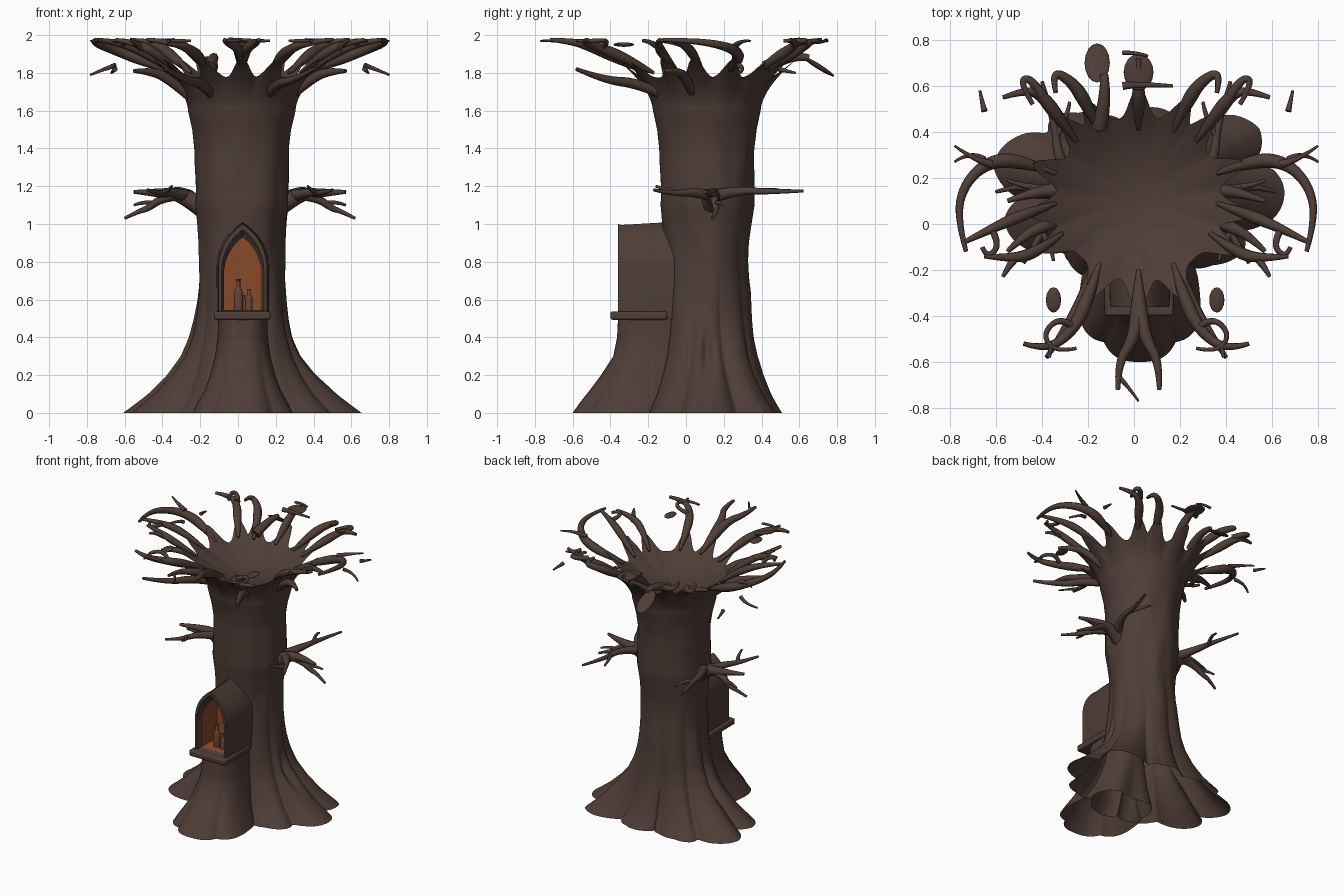
import bpy, bmesh, math
from mathutils import Vector, noise

if "Cube" in bpy.data.objects:
    bpy.data.objects.remove(bpy.data.objects["Cube"])

CX, CY = 0.02, 0.11          # trunk axis


def material(name, rgb):
    m = bpy.data.materials.new(name)
    m.diffuse_color = (*rgb, 1)
    m.use_nodes = True
    m.node_tree.nodes["Principled BSDF"].inputs["Base Color"].default_value = m.diffuse_color
    return m


BARK = material("dark bark", (0.078, 0.047, 0.038))
GLOW = material("warm niche", (0.25, 0.068, 0.023))
CLAY = material("clay bottle", (0.14, 0.055, 0.032))


def finish(ob, angle=50):
    bpy.ops.object.select_all(action='DESELECT')
    ob.select_set(True)
    bpy.context.view_layer.objects.active = ob
    bpy.ops.object.shade_smooth_by_angle(angle=math.radians(angle))
    return ob


def mesh_object(name, verts, faces, mats=(BARK,), angle=50):
    me = bpy.data.meshes.new(name)
    me.from_pydata(verts, [], faces)
    for m in mats:
        me.materials.append(m)
    ob = bpy.data.objects.new(name, me)
    bpy.context.collection.objects.link(ob)
    return finish(ob, angle)


def grid_faces(rows, n):
    return [(r * n + i, r * n + (i + 1) % n, (r + 1) * n + (i + 1) % n, (r + 1) * n + i)
            for r in range(rows - 1) for i in range(n)]


def interp(table, z):
    for (z0, a), (z1, b) in zip(table, table[1:]):
        if z <= z1:
            return a + (b - a) * (z - z0) / (z1 - z0)
    return table[-1][1]


def tubes(name, paths, start=1.0):
    """One object of tapered tubes; each path is (points, start radius, end radius)."""
    cu = bpy.data.curves.new(name, 'CURVE')
    cu.dimensions, cu.bevel_depth, cu.bevel_resolution, cu.use_fill_caps = '3D', 1, 2, True
    for pts, r0, r1 in paths:
        s = cu.splines.new('NURBS')
        s.points.add(len(pts) - 1)
        for i, p in enumerate(pts):
            s.points[i].co = (*p, 1)
            s.points[i].radius = r0 + (r1 - r0) * (i / (len(pts) - 1)) ** 0.8
        s.points[0].radius *= start
        s.use_endpoint_u, s.order_u, s.resolution_u = True, 3, 6
    cu.materials.append(BARK)
    ob = bpy.data.objects.new(name, cu)
    bpy.context.collection.objects.link(ob)
    bpy.ops.object.select_all(action='DESELECT')
    ob.select_set(True)
    bpy.context.view_layer.objects.active = ob
    bpy.ops.object.convert(target='MESH')
    return finish(bpy.context.view_layer.objects.active)


def mirrored(paths):
    return paths + [([(0.02 - x, y, z) for x, y, z in p], a, b) for p, a, b in paths]


def rising(*xy):
    """Lift a plan-view path from the bowl rim up to the flat crown."""
    n = len(xy) - 1
    return [(x, y, 1.80 + 0.175 * (1 - (1 - i / n) ** 2.2)) for i, (x, y) in enumerate(xy)]


# Crown branches, plan view
side = [rising((0.36, 0.22), (0.52, 0.28), (0.66, 0.27), (0.76, 0.17), (0.79, 0.03), (0.75, -0.12)),
        rising((0.36, 0.09), (0.5, 0.04), (0.64, -0.02), (0.76, -0.08)),
        rising((0.33, -0.04), (0.45, -0.13), (0.56, -0.15), (0.67, -0.14)),
        rising((0.17, -0.17), (0.22, -0.33), (0.29, -0.47), (0.4, -0.55), (0.5, -0.52)),
        rising((0.27, 0.36), (0.36, 0.48), (0.43, 0.57), (0.5, 0.58), (0.59, 0.55)),
        rising((0.17, 0.4), (0.23, 0.53), (0.29, 0.62), (0.38, 0.67), (0.36, 0.57))]
middle = [rising((0.02, -0.2), (0.02, -0.36), (0.0, -0.5), (-0.07, -0.6), (-0.07, -0.72)),
          rising((0.02, -0.2), (0.02, -0.36), (0.05, -0.5), (0.11, -0.6), (0.11, -0.72)),
          rising((0.02, 0.41), (0.02, 0.53), (0.02, 0.62), (0.02, 0.72))]
crown = mirrored([(p, 0.045, 0.010) for p in side]) + [(p, 0.05, 0.010) for p in middle]
angles = [math.atan2(p[1][1] - CY, p[1][0] - CX) for p, _, _ in crown]

# Thin twigs at the ends of the crown branches
T = 1.97
twigs = [([(0.53, -0.14, 1.93), (0.57, -0.19, T), (0.59, -0.23, T)], 0.02, 0.008),
         ([(0.64, -0.02, 1.95), (0.6, -0.09, T), (0.66, -0.15, T), (0.68, -0.1, T)], 0.016, 0.01),
         ([(0.64, 0.26, 1.94), (0.72, 0.28, T), (0.8, 0.34, T)], 0.018, 0.005),
         ([(0.28, -0.45, 1.93), (0.34, -0.4, T), (0.42, -0.48, T), (0.36, -0.56, T), (0.27, -0.54, T)], 0.017, 0.008),
         ([(0.4, -0.54, 1.96), (0.37, -0.5, T), (0.39, -0.58, T)], 0.015, 0.008),
         ([(0.42, 0.56, 1.95), (0.47, 0.64, T), (0.52, 0.62, T), (0.46, 0.52, T)], 0.022, 0.01),
         ([(0.67, 0.28, 1.84), (0.73, 0.32, 1.82), (0.8, 0.27, 1.79)], 0.014, 0.006),
         ([(0.67, 0.49, 1.82), (0.68, 0.53, 1.81), (0.69, 0.58, 1.8)], 0.014, 0.006)]
extra = [([(-0.07, -0.66, T), (-0.03, -0.7, T), (0.02, -0.77, T)], 0.012, 0.005),
         ([(-0.05, 0.6, T), (0.02, 0.61, T), (0.17, 0.6, T)], 0.018, 0.007),
         ([(-0.05, 0.745, T), (0.02, 0.745, 1.98), (0.06, 0.73, T)], 0.01, 0.006),
         ([(-0.15, 0.42, 1.83), (-0.12, 0.55, 1.9), (-0.13, 0.65, 1.88)], 0.035, 0.018)]
# Lower limbs drooping at the front corners and sides
lower = [([(0.14, -0.07, 1.66), (0.2, -0.24, 1.745), (0.3, -0.43, 1.76), (0.4, -0.58, 1.82)], 0.045, 0.01),
         ([(0.24, 0.06, 1.64), (0.39, 0.0, 1.78), (0.5, -0.05, 1.81), (0.57, -0.12, 1.81)], 0.045, 0.01)]
tubes("crown_branches", crown, 0.2)
tubes("crown_twigs", mirrored(twigs) + extra)
tubes("lower_crown_limbs", mirrored(lower), 0.5)

# Forked limbs halfway up the trunk, both sides
limbs = [([(0.16, 0.12, 1.06), (0.3, 0.14, 1.15), (0.42, 0.15, 1.165), (0.57, 0.1, 1.17)], 0.065, 0.01),
         ([(0.33, 0.14, 1.155), (0.42, 0.15, 1.14), (0.5, 0.16, 1.08), (0.54, 0.16, 1.07), (0.62, 0.14, 1.03)], 0.03, 0.008),
         ([(0.46, 0.16, 1.11), (0.52, 0.17, 1.12), (0.57, 0.19, 1.1)], 0.014, 0.007),
         ([(0.3, 0.13, 1.15), (0.38, 0.04, 1.17), (0.43, -0.06, 1.16), (0.5, -0.17, 1.18)], 0.033, 0.008),
         ([(0.42, -0.04, 1.165), (0.38, -0.09, 1.18), (0.37, -0.16, 1.2)], 0.016, 0.007),
         ([(0.28, 0.16, 1.15), (0.35, 0.28, 1.18), (0.36, 0.42, 1.17), (0.42, 0.62, 1.175)], 0.034, 0.008),
         ([(0.36, 0.38, 1.17), (0.31, 0.46, 1.19), (0.3, 0.53, 1.17)], 0.016, 0.007)]
tubes("middle_limbs", mirrored(limbs))

# Flat leafy scraps of the crown
for name, loc, size, tilt in [("back_scrap", (0.02, 0.66, 1.965), (0.065, 0.08, 0.014), 0),
                              ("hanging_scrap", (-0.16, 0.7, 1.835), (0.055, 0.1, 0.014), -32),
                              ("right_scrap", (0.36, -0.33, 1.95), (0.033, 0.055, 0.012), 0),
                              ("left_scrap", (-0.35, -0.33, 1.95), (0.033, 0.055, 0.012), 0)]:
    bpy.ops.mesh.primitive_uv_sphere_add(segments=16, ring_count=8, location=loc,
                                         rotation=(math.radians(tilt), 0, 0))
    ob = bpy.context.object
    ob.name, ob.scale = name, size
    ob.data.materials.append(BARK)
    finish(ob)

# Trunk: flared root lobes below, bowl with a scalloped rim above, open underneath
PROFILE = [(0, .635), (.04, .58), (.1, .5), (.2, .40), (.3, .325), (.4, .28), (.5, .255), (.6, .238),
           (.7, .226), (.8, .222), (.9, .224), (1, .235), (1.1, .25), (1.2, .25), (1.4, .25), (1.5, .262), (1.6, .285)]
# Footprint radius by angle from the side (negative is the front)
FOOT = [(-90, .42), (-60, .40), (-42, .44), (-25, .54), (-8, .62), (12, .65), (30, .62), (42, .56), (55, .46), (70, .41), (90, .40)]
N, LOW, UP, IN = 216, 56, 16, 14


def peak(th):
    return max(math.exp(-(((th - a + math.pi) % math.tau - math.pi) / 0.12) ** 2) for a in angles)


def low_radius(th, z):
    r = interp(PROFILE, z)
    lobe = abs(math.cos(4.5 * th + 0.35 * math.sin(2 * th))) ** 0.7
    k = (interp(FOOT, math.degrees(math.asin(math.sin(th)))) - 0.232) / 0.403
    if z < 0.65:
        core = min(r, 0.232)
        r = core + (r - core) * k * (0.76 + 0.24 * lobe)
    r -= 0.025 * (1 - lobe) * max(0, 1 - z / 0.95)
    # hollow in each side
    r -= 0.05 * math.exp(-(math.sin(th) / 0.1) ** 2 - ((z - 0.3) / 0.11) ** 2)
    wob = noise.noise(Vector((2 * math.cos(th), 2 * math.sin(th), 3 * z)))
    return r + 0.014 * wob * min(1, (1.6 - z) * 4)


ths = [math.tau * i / N for i in range(N)]
rims = [(0.355 + 0.13 * peak(t), 1.775 + 0.105 * peak(t)) for t in ths]
verts = []


def ring(rz):
    verts.extend((CX + r * math.cos(t), CY + r * math.sin(t), z) for t, (r, z) in zip(ths, rz))


for j in range(LOW):
    z = 1.6 * (j / LOW) ** 1.2
    ring([(low_radius(t, z), z) for t in ths])
for j in range(UP + 1):
    u = j / UP
    ring([(0.285 + (rr - 0.285) * u ** 1.7, 1.6 + (zr - 1.6) * u) for rr, zr in rims])
for j in range(1, IN):          # smooth bowl, its radius only scalloped near the rim
    s = 1 - j / IN
    ring([(min(rr, 0.355 + (rr - 0.355) * s ** 2) * s,
           1.675 + 0.1 * s ** 2 + (zr - 1.775) * s ** 4) for rr, zr in rims])
rows = len(verts) // N
faces = grid_faces(rows, N)
verts.append((CX, CY, 1.675))
faces += [((rows - 1) * N + i, (rows - 1) * N + (i + 1) % N, rows * N) for i in range(N)]
mesh_object("trunk", verts, faces, angle=70)

# Front root that carries the shrine: (z, front y, half width)
SECTIONS = [(0, -.60, .27), (.05, -.565, .245), (.12, -.51, .205), (.2, -.45, .175), (.3, -.385, .148),
            (.4, -.365, .133), (.5, -.36, .13)]
M = 80
verts = []
for z, front, w in SECTIONS:
    mid, flare = (front + 0.05) / 2, max(0, 1 - z / 0.4)
    for i in range(M):
        a = math.tau * i / M
        f = 1 - 0.14 * flare * (1 - abs(math.cos(2.5 * (a + math.pi / 2))))
        c, s = math.cos(a), math.sin(a)
        verts.append((0.025 + w * f * math.copysign(abs(c) ** 0.75, c),
                      mid + (mid - front) * f * math.copysign(abs(s) ** 0.75, s), z))
mesh_object("front_root", verts, grid_faces(len(SECTIONS), M), angle=70)

# Shrine with a pointed arch niche
SX = 0.025


def arch(w, z0, spring, top, y, n=10):
    """Outline of a gothic arch: each side is an arc centred beyond the other side."""
    c = 1.4 * w
    end = math.acos(c / (w + c))
    arcs = [end * i / n for i in range(n)]
    half = [((w + c) * math.cos(a) - c, spring + (top - spring) * math.sin(a) / math.sin(end)) for a in arcs]
    pts = [(w, z0)] + half + [(0, top)] + [(-x, z) for x, z in reversed(half)] + [(-w, z0)]
    return [(SX + x, y, z) for x, z in pts]


def arch_shell(name, loops, mats, glow_from):
    n = len(loops[0])
    verts = [p for l in loops for p in l]
    back = tuple(range((len(loops) - 1) * n, len(loops) * n))
    ob = mesh_object(name, verts, grid_faces(len(loops), n) + [back], mats, 35)
    for p in ob.data.polygons:
        p.material_index = int(p.index >= glow_from * n)
    return ob


arch_shell("shrine", [arch(.14, .5, .78, 1.015, 0), arch(.13, .5, .77, .995, -.345),
                      arch(.128, .5, .77, 1.0, -.36), arch(.112, .535, .75, .97, -.36),
                      arch(.108, .54, .74, .95, -.335), arch(.10, .545, .73, .93, -.325),
                      arch(.10, .545, .73, .93, -.14)], (BARK, GLOW), 5)

# Ledge below the niche
bpy.ops.mesh.primitive_cube_add(size=1, location=(0.022, -0.25, 0.515))
ledge = bpy.context.object
ledge.name, ledge.scale = "ledge", (0.30, 0.30, 0.045)
bpy.ops.object.transform_apply(location=False, rotation=False, scale=True)
ledge.data.materials.append(BARK)
bev = ledge.modifiers.new("bevel", 'BEVEL')
bev.width, bev.segments = 0.012, 3
finish(ledge)

# Bottles standing in the niche
SHAPE = [(0, 0), (.024, 0), (.024, .55), (.018, .66), (.010, .74), (.010, .95), (.013, .96), (.013, 1), (0, 1)]
for name, x, y, h, k in [("tall_bottle", 0.002, -0.25, 0.165, 1), ("short_bottle", 0.058, -0.26, 0.11, 0.8),
                         ("small_jar", 0.03, -0.21, 0.08, 0.7)]:
    verts = [(x + r * k * math.cos(math.tau * i / 16), y + r * k * math.sin(math.tau * i / 16), 0.545 + z * h)
             for r, z in SHAPE for i in range(16)]
    mesh_object(name, verts, grid_faces(len(SHAPE), 16), (CLAY,), 40)
